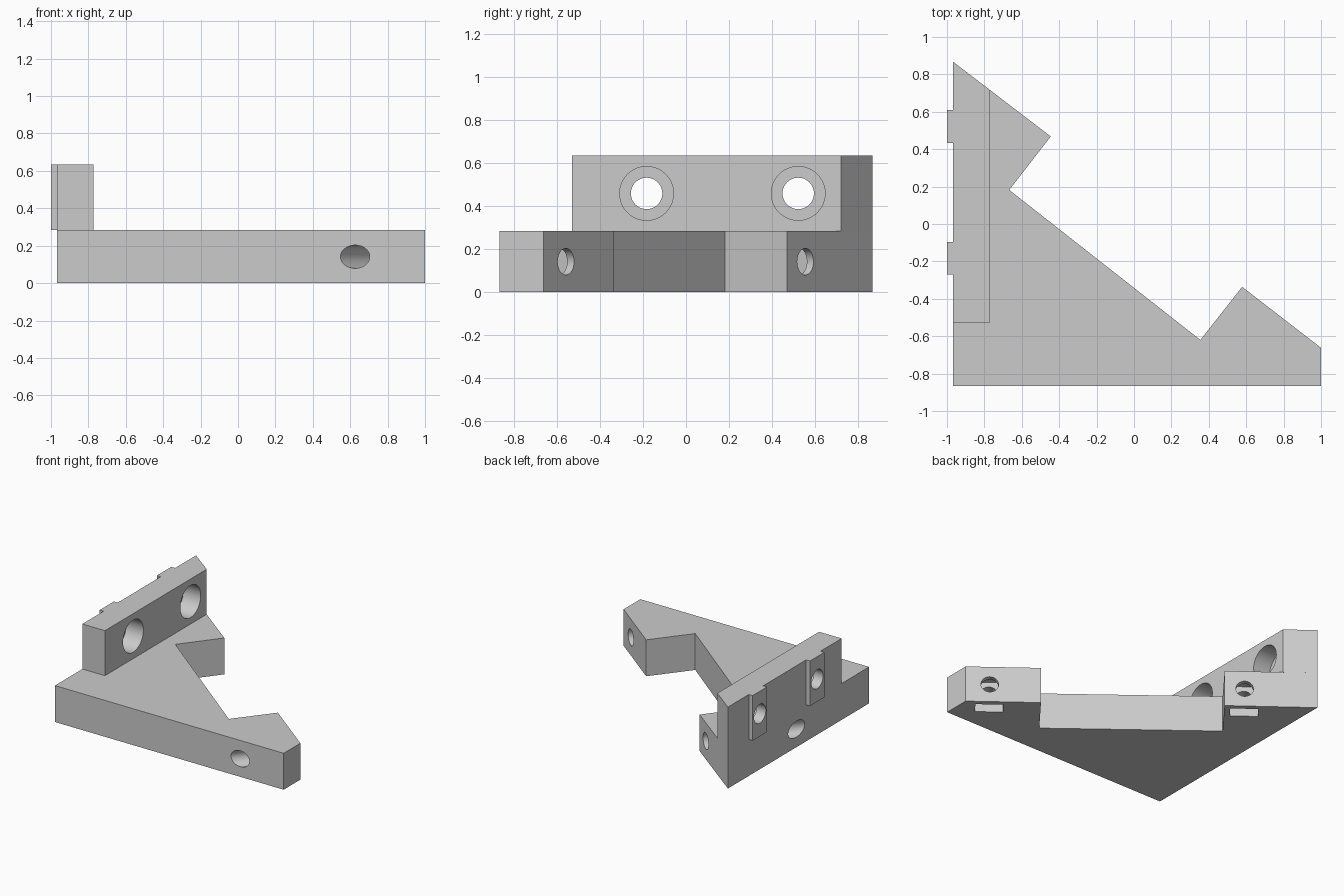
import bpy
import math
from mathutils import Vector, Matrix

cube = bpy.data.objects.get("Cube")
if cube:
    bpy.data.objects.remove(cube, do_unlink=True)

grey = bpy.data.materials.new("plain grey")
grey.use_nodes = True
colour = (0.6, 0.6, 0.6, 1)
grey.diffuse_color = colour
grey.node_tree.nodes["Principled BSDF"].inputs["Base Color"].default_value = colour


def prism(name, outline, low, high):
    """Upright solid from a counter-clockwise plan outline."""
    n = len(outline)
    verts = [(x, y, z) for z in (low, high) for x, y in outline]
    faces = [list(range(n))[::-1], list(range(n, 2 * n))]
    faces += [[i, (i + 1) % n, n + (i + 1) % n, n + i] for i in range(n)]
    mesh = bpy.data.meshes.new(name)
    mesh.from_pydata(verts, [], faces)
    mesh.materials.append(grey)
    obj = bpy.data.objects.new(name, mesh)
    bpy.context.collection.objects.link(obj)
    return obj


def rod(start, end, radius):
    """Round cutter between two points."""
    a, b = Vector(start), Vector(end)
    bpy.ops.mesh.primitive_cylinder_add(vertices=48, radius=radius, depth=(b - a).length)
    obj = bpy.context.object
    obj.matrix_world = Matrix.Translation((a + b) / 2) @ (b - a).to_track_quat("Z", "Y").to_matrix().to_4x4()
    obj.data.materials.append(grey)
    return obj


def cut(target, cutters):
    """Subtract every cutter, then shade the bores smooth."""
    bpy.context.view_layer.update()
    for obj in bpy.context.selected_objects:
        obj.select_set(False)
    target.select_set(True)
    bpy.context.view_layer.objects.active = target
    for cutter in cutters:
        cutter.hide_render = True
        mod = target.modifiers.new("cut", "BOOLEAN")
        mod.operation, mod.solver, mod.object = "DIFFERENCE", "EXACT", cutter
        bpy.ops.object.modifier_apply(modifier=mod.name)
        bpy.data.objects.remove(cutter, do_unlink=True)
    bpy.ops.object.shade_smooth_by_angle(angle=math.radians(30))


BASE_TOP, WALL_TOP = 0.283, 0.633
BACK = -0.967

# Triangular base plate with a stepped recess in its long sloping side
base = prism("base_plate", [
    (BACK, -0.867), (1, -0.867), (1, -0.662), (0.578, -0.336), (0.355, -0.62),
    (-0.667, 0.182), (-0.445, 0.468), (BACK, 0.867)], 0, BASE_TOP)

# Slanted bolt holes through both arms, each crossed by a nut slot open below
normal = Vector((0.612, 0.791, 0))
along = Vector((0.791, -0.612, 0))
cutters = []
for x, y in ((0.865, -0.558), (-0.557, 0.555)):
    mouth = Vector((x, y, 0.141))
    cutters.append(rod(mouth + normal * 0.2, mouth - normal * 0.9, 0.062))
    near, far, half = mouth - normal * 0.04, mouth - normal * 0.145, along * 0.1
    corners = [near + half, near - half, far - half, far + half]
    cutters.append(prism("nut_slot_cutter", [c.xy for c in corners], -0.1, 0.24))
cut(base, cutters)

# Upright wall with two raised pads on its outer side
hole_ys = (-0.183, 0.521)
outline = [(BACK, -0.53), (-0.773, -0.53), (-0.773, 0.719), (BACK, 0.867)]
for y in reversed(hole_ys):
    outline += [(BACK, y + 0.088), (-1, y + 0.088), (-1, y - 0.088), (BACK, y - 0.088)]
wall = prism("mounting_wall", outline, BASE_TOP, WALL_TOP)

# Counterbored screw holes through the wall and pads
cutters = []
for y in hole_ys:
    cutters.append(rod((-1.1, y, 0.458), (-0.7, y, 0.458), 0.073))
    cutters.append(rod((-0.92, y, 0.458), (-0.7, y, 0.458), 0.125))
cut(wall, cutters)
